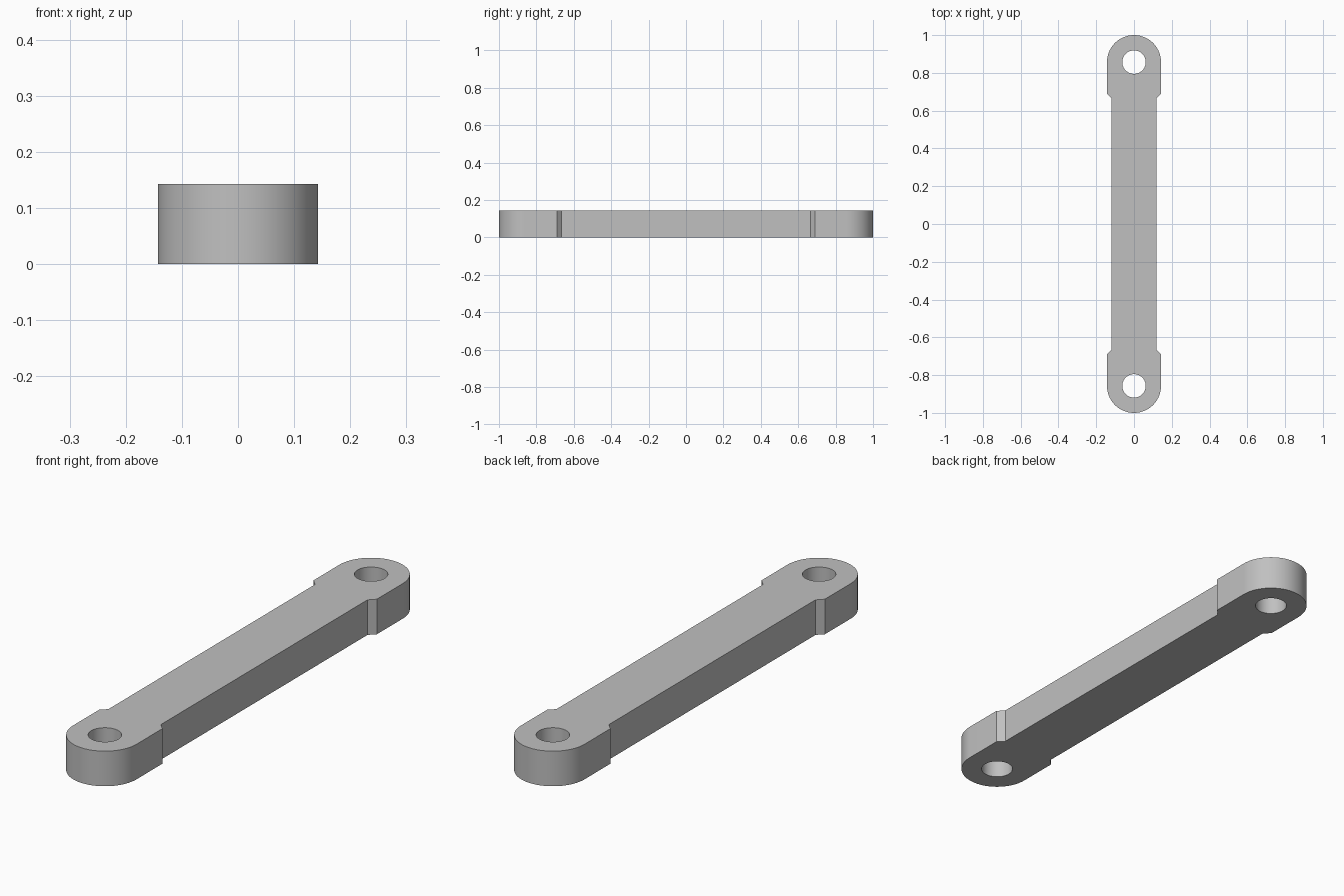
import bpy, bmesh
from math import sin, cos, pi

if "Cube" in bpy.data.objects:
    bpy.data.objects.remove(bpy.data.objects["Cube"], do_unlink=True)

END_RADIUS = 0.143
HOLE_RADIUS = 0.062
BAR_HALF = 0.118
HEIGHT = 0.143
PIVOT = 1 - END_RADIUS
STEP_OUTER, STEP_INNER = 0.69, 0.665


def arc(radius, cy, start, sweep, count):
    return [(radius * cos(start + sweep * i / count),
             cy + radius * sin(start + sweep * i / count)) for i in range(count + 1)]


def add_loop(bm, points):
    verts = [bm.verts.new((x, y, 0)) for x, y in points]
    return [bm.edges.new((v, verts[i - 1])) for i, v in enumerate(verts)]


# Half outline: right shoulder, rounded end, left shoulder; the other half is rotated
half = [(BAR_HALF, STEP_INNER), (END_RADIUS, STEP_OUTER)]
half += arc(END_RADIUS, PIVOT, 0, pi, 48)
half += [(-END_RADIUS, STEP_OUTER), (-BAR_HALF, STEP_INNER)]
outline = half + [(-x, -y) for x, y in half]

# Flat plate with two pivot holes, extruded to full thickness
bm = bmesh.new()
edges = add_loop(bm, outline)
for side in (-1, 1):
    edges += add_loop(bm, arc(HOLE_RADIUS, side * PIVOT, 0, 2 * pi, 48)[:-1])
bmesh.ops.triangle_fill(bm, edges=edges, use_beauty=True, use_dissolve=False, normal=(0, 0, 1))
extruded = bmesh.ops.extrude_face_region(bm, geom=bm.faces[:], use_keep_orig=True)
top = [g for g in extruded["geom"] if isinstance(g, bmesh.types.BMVert)]
bmesh.ops.translate(bm, verts=top, vec=(0, 0, HEIGHT))
bmesh.ops.recalc_face_normals(bm, faces=bm.faces[:])

mesh = bpy.data.meshes.new("link_bar")
bm.to_mesh(mesh)
bm.free()
link = bpy.data.objects.new("link_bar", mesh)
bpy.context.collection.objects.link(link)

# Plain grey metal
grey = bpy.data.materials.new("grey")
grey.use_nodes = True
color = (0.53, 0.53, 0.53, 1)
grey.diffuse_color = color
grey.node_tree.nodes["Principled BSDF"].inputs["Base Color"].default_value = color
mesh.materials.append(grey)

# Smooth round walls, sharp edges elsewhere
bpy.ops.object.select_all(action="DESELECT")
link.select_set(True)
bpy.context.view_layer.objects.active = link
bpy.ops.object.shade_smooth_by_angle(angle=pi / 6)
